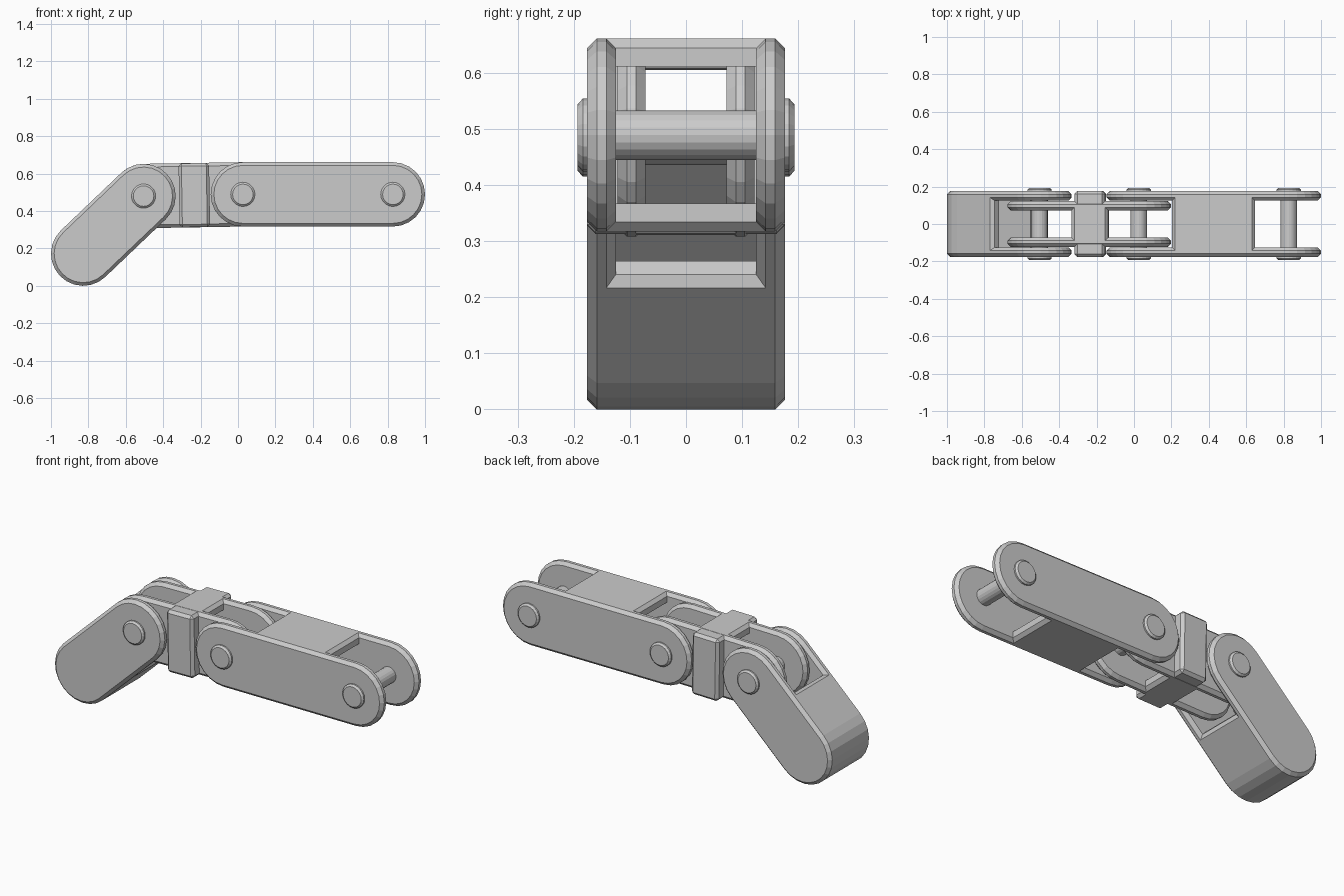
import bpy, bmesh
from math import pi, sin, cos, atan2, hypot

if "Cube" in bpy.data.objects:
    bpy.data.objects.remove(bpy.data.objects["Cube"])

R, C = 0.172, 0.017          # link end radius, chamfer
WALL = 0.05                  # wall thickness
SEG = 12                     # facets per half round

# joint positions in the x-z plane
TIP, KNEE, MID, END = (-0.828, 0.172), (-0.505, 0.48), (0.026, 0.489), (0.828, 0.489)


def finish(name, bm, p=(0, 0), q=(1, 0)):
    """Turn a bmesh into an object whose local x runs from p towards q."""
    bmesh.ops.recalc_face_normals(bm, faces=bm.faces)
    me = bpy.data.meshes.new(name)
    bm.to_mesh(me)
    bm.free()
    ob = bpy.data.objects.new(name, me)
    bpy.context.collection.objects.link(ob)
    ob.location = (p[0], 0, p[1])
    ob.rotation_euler = (0, -atan2(q[1] - p[1], q[0] - p[0]), 0)
    return ob


def loft(bm, rings):
    """Skin a list of (outline, y) rings and cap both ends."""
    loops = [[bm.verts.new((x, y, z)) for x, z in pts] for pts, y in rings]
    for a, b in zip(loops, loops[1:]):
        for i in range(len(a)):
            j = (i + 1) % len(a)
            bm.faces.new((a[i], a[j], b[j], b[i]))
    bm.faces.new(loops[0])
    bm.faces.new(loops[-1])


def arc(cx, r, a0, a1, n):
    return [(cx + r * cos(a0 + (a1 - a0) * i / n), r * sin(a0 + (a1 - a0) * i / n))
            for i in range(n + 1)]


def stadium(length, r):
    return arc(length, r, -pi / 2, pi / 2, SEG) + arc(0, r, pi / 2, 3 * pi / 2, SEG)


def circle(r):
    return arc(0, r, 0, 2 * pi, 20)[:-1]


def plates(name, p, q, y0, y1):
    """Mirrored pair of chamfered round-ended side plates."""
    bm = bmesh.new()
    n = hypot(q[0] - p[0], q[1] - p[1])
    small, full = stadium(n, R - C), stadium(n, R)
    for s in (1, -1):
        loft(bm, [(small, s * y0), (full, s * (y0 + C)),
                  (full, s * (y1 - C)), (small, s * y1)])
    return finish(name, bm, p, q)


def webs(name, p, q, a, b, w):
    """Top and bottom strips joining the plates, with sloped ends."""
    bm = bmesh.new()
    for s in (1, -1):
        prof = [(a, s * R), (a - C, s * (R - C)), (a - C, s * (R - WALL)),
                (b + C, s * (R - WALL)), (b + C, s * (R - C)), (b, s * R)]
        loft(bm, [(prof, -w), (prof, w)])
    return finish(name, bm, p, q)


# base link: long outer plates with top and bottom strips
plates("base_link_plates", MID, END, 0.125, 0.176)
webs("base_link_webs", MID, END, 0.194, 0.604, 0.142)

# middle link: inner plates with a hollow collar block
plates("middle_link_plates", KNEE, MID, 0.072, 0.122)
webs("middle_link_webs", KNEE, MID, 0.19, 0.353, 0.1)


def box(name, x0, x1, hy, hz):
    bm = bmesh.new()
    prof = [(x0, -hz), (x1, -hz), (x1, hz), (x0, hz)]
    loft(bm, [(prof, -hy), (prof, hy)])
    return finish(name, bm, KNEE, MID)


collar = box("middle_link_collar", 0.19, 0.353, 0.176, R - 0.001)
bev = collar.modifiers.new("bevel", "BEVEL")
bev.width, bev.segments = 0.015, 1
cutter = box("collar_cutter", 0.0, 0.5, 0.074, R - WALL)
cutter.hide_render = True
cutter.hide_viewport = True
cutter.display_type = 'WIRE'
cut = collar.modifiers.new("opening", "BOOLEAN")
cut.operation, cut.object, cut.solver = 'DIFFERENCE', cutter, 'EXACT'

# tip link: outer plates with a wall wrapped around the rounded end
plates("tip_link_plates", TIP, KNEE, 0.125, 0.176)
bm = bmesh.new()
e = 0.245
wall = ([(e + C, R - WALL), (e + C, R - C), (e, R)]
        + arc(0, R, pi / 2, 3 * pi / 2, SEG)
        + [(e, -R), (e + C, C - R), (e + C, WALL - R)]
        + arc(0, R - WALL, 3 * pi / 2, pi / 2, SEG))
loft(bm, [(wall, -0.142), (wall, 0.142)])
finish("tip_link_wall", bm, TIP, KNEE)

# hinge pins with chamfered heads
for label, p in (("tip", KNEE), ("middle", MID), ("base", END)):
    bm = bmesh.new()
    prof = [(0.055, 0.193), (0.065, 0.184), (0.065, 0.16), (0.044, 0.16)]
    prof += [(r, -y) for r, y in reversed(prof)]
    loft(bm, [(circle(r), y) for r, y in prof])
    finish(label + "_hinge_pin", bm, p, (p[0] + 1, p[1]))
